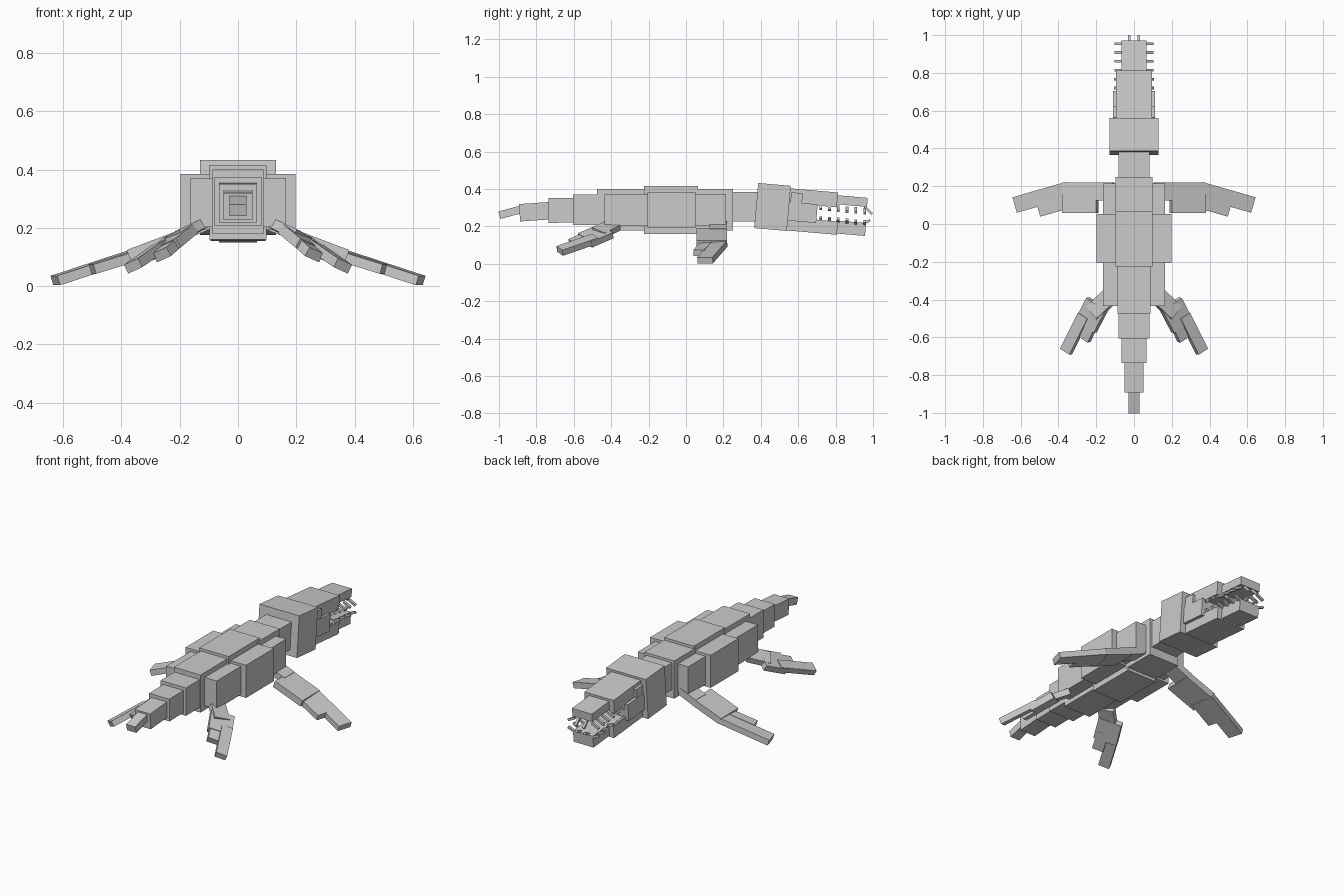
import bpy
from math import radians
from mathutils import Matrix, Vector

cube = bpy.data.objects.get("Cube")
if cube:
    bpy.data.objects.remove(cube, do_unlink=True)

grey = bpy.data.materials.new("plain_grey")
grey.use_nodes = True
COLOUR = (0.6, 0.6, 0.6, 1)
grey.diffuse_color = COLOUR
grey.node_tree.nodes["Principled BSDF"].inputs["Base Color"].default_value = COLOUR


def add_box(name, matrix):
    bpy.ops.mesh.primitive_cube_add(size=1)
    ob = bpy.context.object
    ob.name = name
    ob.data.transform(matrix)
    ob.data.materials.append(grey)
    return ob


def block(name, half_width, y0, y1, z0, z1, tilt=0, x=0):
    """Box spanning y and z ranges, pitched about its own centre."""
    centre = Vector((x, (y0 + y1) / 2, (z0 + z1) / 2))
    return add_box(name, Matrix.Translation(centre)
                   @ Matrix.Rotation(radians(tilt), 4, 'X')
                   @ Matrix.Diagonal((2 * half_width, y1 - y0, z1 - z0, 1)))


def limb(name, start, end, width, thick, roll=0):
    """Mirrored pair of boxes running from start to end."""
    for side, sign in (("left", 1), ("right", -1)):
        a, b = Vector(start), Vector(end)
        a.x *= sign
        b.x *= sign
        along = b - a
        u = along.normalized()
        v = Vector((0, 0, 1)).cross(u).normalized()
        v = Matrix.Rotation(radians(roll * sign), 3, u) @ v
        w = u.cross(v)
        m = Matrix((u * along.length, v * width, w * thick)).transposed().to_4x4()
        add_box(f"{side}_{name}", Matrix.Translation((a + b) / 2) @ m)


# Tail, tapering backwards
block("tail_tip", 0.03, -1.0, -0.88, 0.255, 0.296, 15)
block("tail_rear", 0.05, -0.89, -0.73, 0.232, 0.325, 4)
block("tail_middle", 0.066, -0.735, -0.6, 0.22, 0.352, 1)
block("tail_base", 0.083, -0.605, -0.465, 0.207, 0.372)

# Trunk: a central ridge with wider flanks
block("hip_ridge", 0.087, -0.475, -0.2, 0.178, 0.4)
block("hip_flanks", 0.165, -0.435, -0.2, 0.203, 0.37)
block("middle_ridge", 0.097, -0.225, 0.065, 0.16, 0.416)
block("middle_flanks", 0.198, -0.207, 0.052, 0.192, 0.385)
block("chest_ridge", 0.098, 0.04, 0.25, 0.177, 0.4)
block("chest_flanks", 0.165, 0.04, 0.215, 0.203, 0.37)
block("neck", 0.083, 0.24, 0.4, 0.227, 0.385)

# Head, pitched slightly down, with open jaws
PITCH = -5
block("skull", 0.13, 0.375, 0.55, 0.183, 0.425, PITCH)
block("upper_jaw", 0.096, 0.54, 0.81, 0.314, 0.393, PITCH)
block("snout", 0.065, 0.8, 0.97, 0.312, 0.36, PITCH)
block("lower_jaw", 0.094, 0.54, 0.81, 0.167, 0.238, PITCH)
block("chin", 0.065, 0.8, 0.96, 0.156, 0.225, PITCH)
block("cheeks", 0.112, 0.545, 0.7, 0.225, 0.325, PITCH)
for side, sign in (("left", 1), ("right", -1)):
    block(f"{side}_eye", 0.011, 0.56, 0.622, 0.318, 0.38, PITCH, sign * 0.1)

# Teeth, splayed outwards along both jaws
for i in range(6):
    y = 0.72 + i * 0.047
    drop = i * 0.0045
    inner = 0.084 if y < 0.8 else 0.055
    limb(f"upper_tooth_{i}", (inner, y, 0.315 - drop), (0.1, y, 0.292 - drop), 0.014, 0.013)
    limb(f"lower_tooth_{i}", (inner, y, 0.232 - drop), (0.1, y, 0.25 - drop), 0.014, 0.013)
limb("upper_front_tooth", (0.026, 0.955, 0.307), (0.026, 0.995, 0.267), 0.014, 0.013)
limb("lower_front_tooth", (0.026, 0.945, 0.215), (0.026, 0.985, 0.233), 0.014, 0.013)

# Front flippers
limb("shoulder", (0.11, 0.172, 0.21), (0.21, 0.172, 0.17), 0.095, 0.04)
limb("upper_flipper", (0.195, 0.138, 0.173), (0.375, 0.138, 0.105), 0.162, 0.04)
limb("flipper_blade", (0.355, 0.18, 0.108), (0.627, 0.102, 0.019), 0.085, 0.034)
limb("flipper_trailing_edge", (0.34, 0.115, 0.108), (0.5, 0.069, 0.058), 0.06, 0.034)

# Rear flippers
limb("hip", (0.13, -0.385, 0.207), (0.22, -0.47, 0.165), 0.09, 0.034, -20)
limb("thigh", (0.195, -0.425, 0.175), (0.255, -0.54, 0.125), 0.13, 0.036, -22)
limb("foot_blade", (0.265, -0.485, 0.135), (0.36, -0.675, 0.069), 0.062, 0.034, -22)
limb("foot_trailing_edge", (0.215, -0.51, 0.15), (0.262, -0.61, 0.107), 0.062, 0.034, -22)
